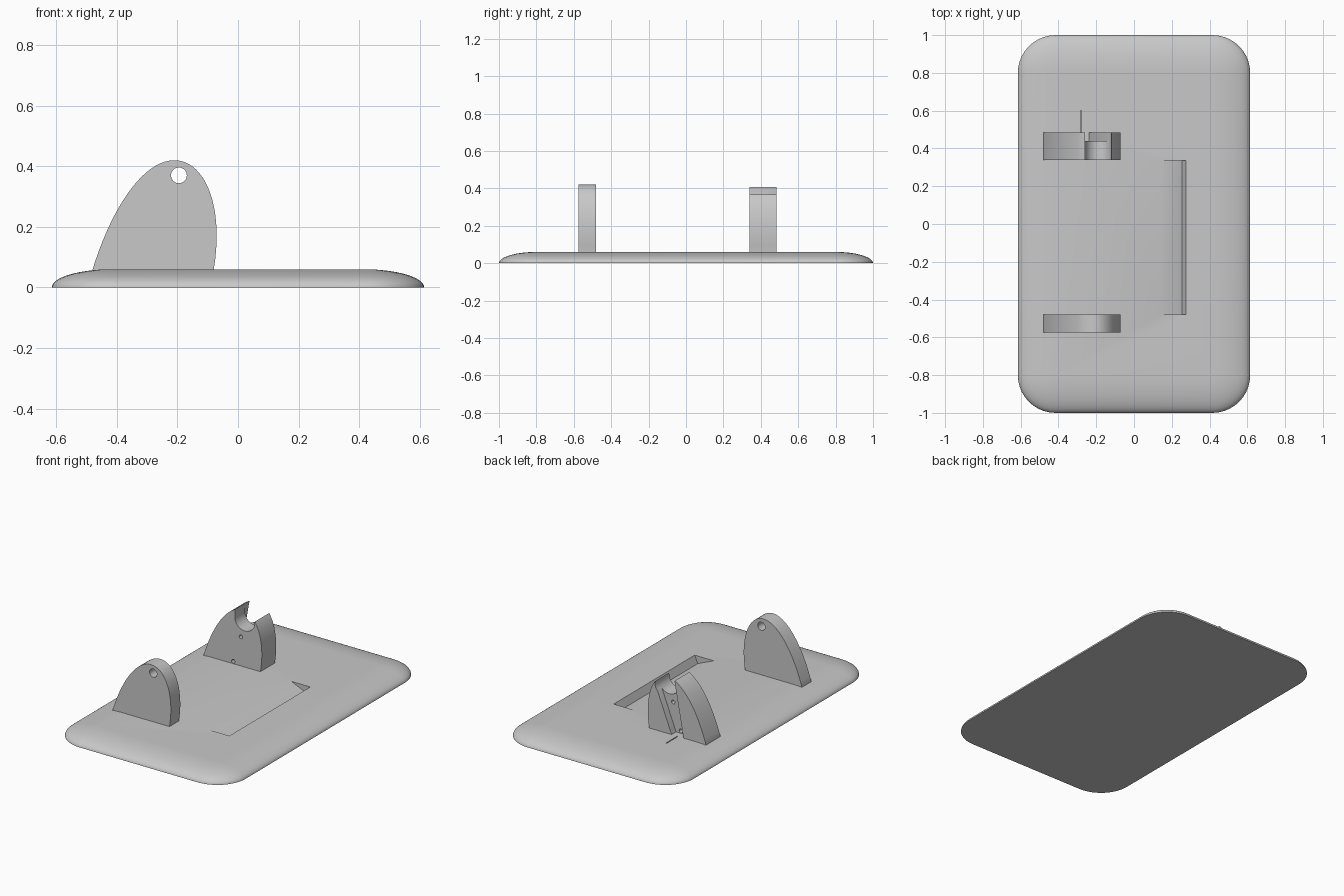
import bpy, bmesh, math
from mathutils import Vector
from mathutils.geometry import interpolate_bezier

cube = bpy.data.objects.get("Cube")
if cube:
    bpy.data.objects.remove(cube, do_unlink=True)

grey = bpy.data.materials.new("light_grey")
grey.use_nodes = True
grey.diffuse_color = (0.58, 0.58, 0.58, 1)
grey.node_tree.nodes["Principled BSDF"].inputs["Base Color"].default_value = grey.diffuse_color


def make_object(name, bm):
    bmesh.ops.recalc_face_normals(bm, faces=bm.faces)
    mesh = bpy.data.meshes.new(name)
    bm.to_mesh(mesh)
    bm.free()
    mesh.materials.append(grey)
    obj = bpy.data.objects.new(name, mesh)
    bpy.context.collection.objects.link(obj)
    return obj


def prism(name, outline, y0, y1):
    """Extrude an (x, z) outline along y."""
    bm = bmesh.new()
    face = bm.faces.new([bm.verts.new((x, y0, z)) for x, z in outline])
    new = bmesh.ops.extrude_face_region(bm, geom=[face])["geom"]
    verts = [v for v in new if isinstance(v, bmesh.types.BMVert)]
    bmesh.ops.translate(bm, verts=verts, vec=(0, y1 - y0, 0))
    return make_object(name, bm)


def arc(cx, cz, r, start, end, steps):
    angles = [math.radians(start + (end - start) * i / steps) for i in range(steps + 1)]
    return [(cx + r * math.cos(a), cz + r * math.sin(a)) for a in angles]


def circle(cx, cz, r):
    return arc(cx, cz, r, 0, 360, 32)[:-1]


def activate(obj):
    bpy.ops.object.select_all(action="DESELECT")
    obj.select_set(True)
    bpy.context.view_layer.objects.active = obj


def cut(obj, outline, y0, y1):
    cutter = prism("cutter", outline, y0, y1)
    cutter.hide_render = True
    mod = obj.modifiers.new("cut", "BOOLEAN")
    mod.operation = "DIFFERENCE"
    mod.solver = "EXACT"
    mod.object = cutter
    activate(obj)
    bpy.ops.object.modifier_apply(modifier=mod.name)
    bpy.data.objects.remove(cutter, do_unlink=True)


def smooth(obj):
    activate(obj)
    bpy.ops.object.shade_smooth_by_angle(angle=math.radians(30))


# Base plate: rounded rectangle with an elliptical edge
DECK, RIM, RINGS, CORNER = 0.06, 0.2, 14, 10
bm = bmesh.new()
rings = []
for i in range(RINGS):
    t = math.pi / 2 * i / RINGS
    radius, z = RIM * math.cos(t), DECK * math.sin(t)
    ring = []
    for k, (sx, sy) in enumerate([(1, 1), (-1, 1), (-1, -1), (1, -1)]):
        for x, y in arc(sx * 0.415, sy * 0.8, radius, 90 * k, 90 * k + 90, CORNER):
            ring.append(bm.verts.new((x, y, z)))
    rings.append(ring)
# The last ring shrinks to a plain rectangle
top = [bm.verts.new((sx * 0.415, sy * 0.8, DECK))
       for sx, sy in [(1, 1), (-1, 1), (-1, -1), (1, -1)]]
rings.append([v for v in top for _ in range(CORNER + 1)])
count = len(rings[0])
for low, high in zip(rings, rings[1:]):
    for j in range(count):
        n = (j + 1) % count
        corners = [low[j], low[n], high[n], high[j]]
        bm.faces.new(list(dict.fromkeys(corners)))
bm.faces.new(top)
bm.faces.new(rings[0])
base = make_object("base_plate", bm)

# Ramped slot and fine wire groove in the deck
cut(base, [(0.14, DECK), (0.14, 0.1), (0.275, 0.1), (0.275, DECK), (0.253, 0.012)], -0.48, 0.335)
cut(base, [(-0.283, 0.052), (-0.277, 0.052), (-0.277, 0.1), (-0.283, 0.1)], 0.47, 0.6)
smooth(base)

# Leaning rounded profile shared by both uprights
left, apex, right = (-0.48, DECK), (-0.21, 0.42), (-0.08, DECK)


def curve(a, b, c, d):
    pts = interpolate_bezier(*[Vector((x, z, 0)) for x, z in (a, b, c, d)], 20)
    return [(p.x, p.y) for p in pts]


fin = curve(left, (-0.415, 0.27), (-0.31, 0.42), apex)
fin += curve(apex, (-0.11, 0.42), (-0.045, 0.27), right)[1:]
fin += [(-0.08, 0.03), (-0.48, 0.03)]

# Front upright with pivot hole
front = prism("front_upright", fin, -0.575, -0.48)
cut(front, circle(-0.195, 0.37, 0.026), -0.7, -0.4)
smooth(front)

# Back upright with round cradle, rear wire channel and small wire holes
back = prism("back_upright", fin, 0.34, 0.485)
cradle = arc(-0.19, 0.36, 0.07, 180, 360, 24) + [(-0.12, 0.5), (-0.26, 0.5)]
cut(back, cradle, 0.3, 0.55)
channel = [(-0.26, 0.5), (-0.26, 0.4), (-0.322, DECK), (-0.238, DECK), (-0.12, 0.36), (-0.12, 0.5)]
cut(back, channel, 0.44, 0.55)
for x, z in [(-0.218, 0.245), (-0.272, 0.075)]:
    cut(back, circle(x, z, 0.012), 0.3, 0.55)
smooth(back)
